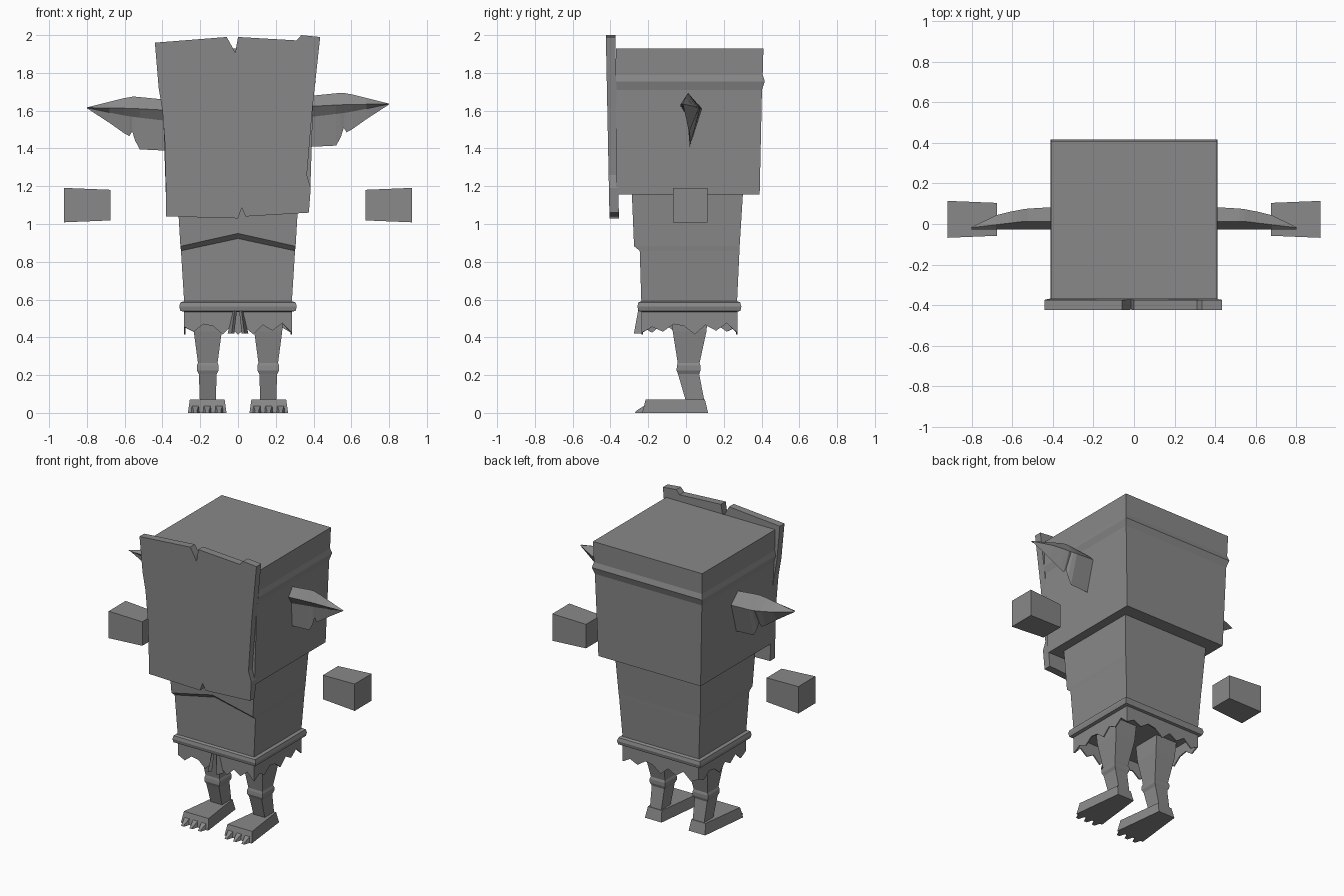
import bpy, bmesh

GREY = bpy.data.materials.new("stone grey")
GREY.diffuse_color = (0.25, 0.25, 0.25, 1)


def make(name, verts, faces):
    """Mesh object from points and faces, normals facing out."""
    bm = bmesh.new()
    vs = [bm.verts.new(v) for v in verts]
    for f in faces:
        bm.faces.new([vs[i] for i in f])
    bmesh.ops.recalc_face_normals(bm, faces=bm.faces)
    me = bpy.data.meshes.new(name)
    bm.to_mesh(me)
    bm.free()
    me.materials.append(GREY)
    ob = bpy.data.objects.new(name, me)
    bpy.context.collection.objects.link(ob)
    return ob


def loft(name, rings):
    """Closed solid through rings with equal point counts."""
    n = len(rings[0])
    faces = [list(range(n)), [len(rings) * n - n + i for i in range(n)]]
    for r in range(len(rings) - 1):
        for i in range(n):
            j = (i + 1) % n
            faces.append([r * n + i, r * n + j, r * n + n + j, r * n + n + i])
    return make(name, [p for ring in rings for p in ring], faces)


def rect(x0, x1, y0, y1, z):
    return [(x0, y0, z), (x1, y0, z), (x1, y1, z), (x0, y1, z)]


# Head with a raised band
loft("head", [rect(-x, x, -0.37, y, z) for x, y, z in [
    (0.382, 0.39, 1.155), (0.4, 0.402, 1.71), (0.412, 0.417, 1.755),
    (0.404, 0.406, 1.79), (0.408, 0.41, 1.93)]])

# Chipped face plate, leaning slightly
outline = [(-0.44, 1.96), (-0.06, 1.99), (-0.035, 1.945), (-0.015, 1.905), (0, 1.99),
           (0.31, 1.972), (0.335, 2.0), (0.435, 1.99), (0.395, 1.62), (0.365, 1.26),
           (0.385, 1.19), (0.375, 1.06), (0.04, 1.04), (0.02, 1.085), (0, 1.03),
           (-0.38, 1.04), (-0.385, 1.4), (-0.4, 1.6), (-0.42, 1.72)]


def plate(y):
    return [(x, y - 0.02 * (z - 1.03), z) for x, z in outline]


loft("face_plate", [plate(-0.405), plate(-0.355)])


# Torso whose front steps in along a chevron mouth
def torso_ring(x, front, back, z, rise=0.0):
    return [(-x, front, z), (0, front, z + rise), (x, front, z), (x, back, z), (-x, back, z)]


loft("torso", [torso_ring(0.282, -0.235, 0.268, 0.54),
               torso_ring(0.302, -0.245, 0.283, 0.858, 0.065),
               torso_ring(0.305, -0.275, 0.284, 0.882, 0.068),
               torso_ring(0.322, -0.287, 0.302, 1.17)])

# Belt
loft("belt", [rect(-x, x, f, b, z) for x, f, b, z in [
    (0.285, -0.235, 0.27, 0.535), (0.305, -0.252, 0.288, 0.54), (0.311, -0.257, 0.293, 0.563),
    (0.305, -0.252, 0.287, 0.585), (0.283, -0.236, 0.27, 0.592)]])

# Ragged skirt: a thin wall with an irregular toothed hem, open at the front middle
FRONT, BACK, SIDE = -0.235, 0.272, 0.285
teeth = [0.46, 0.415, 0.465, 0.435, 0.475, 0.425, 0.455, 0.43, 0.47]


def run(a, b, n):
    return [(a[0] + (b[0] - a[0]) * i / n, a[1] + (b[1] - a[1]) * i / n) for i in range(n)]


path = (run((0.03, FRONT), (SIDE, FRONT), 5) + run((SIDE, FRONT), (SIDE, BACK), 9)
        + run((SIDE, BACK), (-SIDE, BACK), 10) + run((-SIDE, BACK), (-SIDE, FRONT), 9)
        + run((-SIDE, FRONT), (-0.03, FRONT), 5) + [(-0.03, FRONT)])
n = len(path)
top = [(x, y, 0.545) for x, y in path]
hem = [(x, y, teeth[i % 9]) for i, (x, y) in enumerate(path)]
skirt = make("skirt", top + hem, [[i, i + 1, n + i + 1, n + i] for i in range(n - 1)])
wall = skirt.modifiers.new("thickness", "SOLIDIFY")
wall.thickness = 0.008

for s, side in ((-1, "left"), (1, "right")):
    # Hanging cloth fold
    loft("cloth_fold_" + side, [
        [(s * 0.004, -0.245, 0.56), (s * 0.016, -0.25, 0.56), (s * 0.022, -0.23, 0.56)],
        [(s * 0.02, -0.25, 0.42), (s * 0.034, -0.276, 0.42), (s * 0.055, -0.232, 0.42)]])
    # Leg with a knee band
    loft("leg_" + side, [rect(s * 0.16 - w, s * 0.16 + w, f, b, z) for w, f, b, z in [
        (0.042, 0.0, 0.098, 0.06), (0.047, -0.042, 0.07, 0.205), (0.057, -0.05, 0.077, 0.225),
        (0.058, -0.048, 0.077, 0.25), (0.052, -0.044, 0.072, 0.265),
        (0.074, -0.07, 0.108, 0.43), (0.08, -0.08, 0.12, 0.55)]])
    # Foot, narrowing to the heel

    def sole(toe, heel, f, b, z):
        c = s * 0.163
        return [(c - toe, f, z), (c + toe, f, z), (c + heel, b, z), (c - heel, b, z)]
    loft("foot_" + side, [sole(0.102, 0.062, -0.232, 0.117, 0.0),
                          sole(0.092, 0.052, -0.213, 0.1, 0.072)])
    # Claws
    for k in (-1, 0, 1):
        c = s * 0.163 + k * 0.063
        loft("claw_" + side, [
            [(c - 0.024, -0.225, 0), (c + 0.024, -0.225, 0), (c + 0.019, -0.215, 0.042), (c - 0.019, -0.215, 0.042)],
            [(c - 0.011, -0.27, 0), (c + 0.011, -0.27, 0), (c + 0.009, -0.265, 0.01), (c - 0.009, -0.265, 0.01)]])
    # Floating fist
    loft("fist_" + side, [
        [(s * x, 0.023 + a * h, 1.1 + b * h) for a, b in ((-1, -1), (1, -1), (1, 1), (-1, 1))]
        for x, h in ((0.675, 0.081), (0.92, 0.091))])
    # Torn pointed ear: ridge, front edge, inner fold, lower edge, back edge
    drop = 0.02 if s < 0 else 0.0
    rings = []
    for x, ridge, edge, fold, low, back in [
            (0.37, 1.677, 1.622, 1.565, 1.408, 0.085), (0.52, 1.692, 1.63, 1.583, 1.415, 0.076),
            (0.545, 1.694, 1.631, 1.586, 1.462, 0.073), (0.56, 1.694, 1.632, 1.588, 1.51, 0.07),
            (0.575, 1.691, 1.632, 1.59, 1.485, 0.067), (0.605, 1.686, 1.633, 1.595, 1.502, 0.062),
            (0.68, 1.667, 1.634, 1.61, 1.555, 0.043), (0.8, 1.637, 1.636, 1.635, 1.633, -0.015)]:
        t = min(1, (0.8 - x) / 0.25)
        rings.append([(s * x, y, z - drop) for y, z in (
            (-0.018 + 0.03 * t, ridge), (-0.028, edge), (-0.018 + 0.025 * t, fold),
            (-0.016 + 0.036 * t, low), (back, 1.635 - 0.025 * t))])
    loft("ear_" + side, rings)
